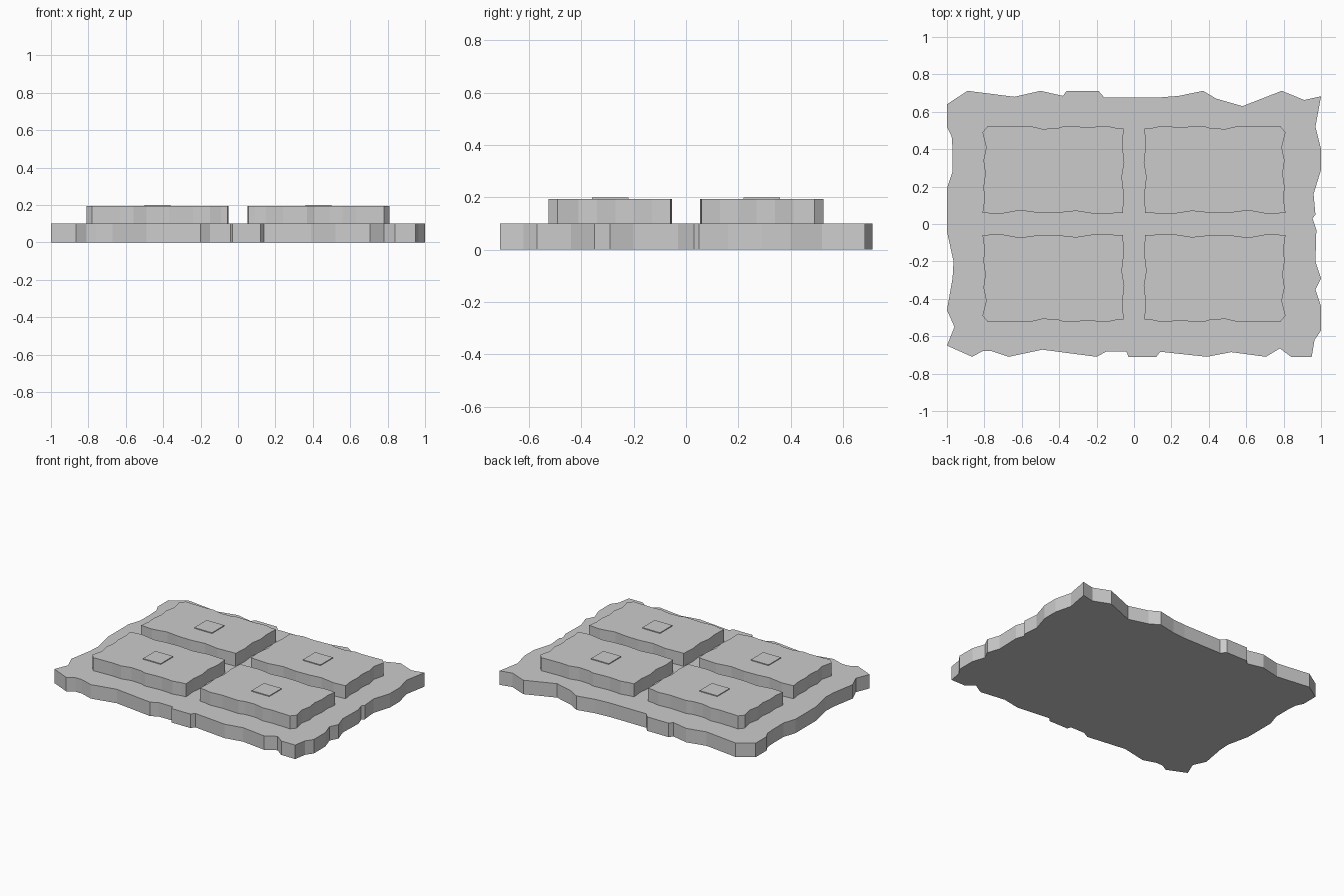
import bpy, bmesh

def prism(name, outline, z0, z1, sx=1, sy=1):
    """Extrude a flat outline from z0 to z1, optionally mirrored."""
    bm = bmesh.new()
    face = bm.faces.new([bm.verts.new((x * sx, y * sy, z0)) for x, y in outline])
    ext = bmesh.ops.extrude_face_region(bm, geom=[face], use_keep_orig=True)
    top = [v for v in ext["geom"] if isinstance(v, bmesh.types.BMVert)]
    bmesh.ops.translate(bm, verts=top, vec=(0, 0, z1 - z0))
    bmesh.ops.recalc_face_normals(bm, faces=bm.faces)
    mesh = bpy.data.meshes.new(name)
    bm.to_mesh(mesh)
    bm.free()
    obj = bpy.data.objects.new(name, mesh)
    bpy.context.collection.objects.link(obj)
    return obj

# Ragged base edge, one list per side, clockwise from the back left corner
back = [(-1, .64), (-.89, .712), (-.64, .68), (-.5, .712), (-.38, .685),
        (-.36, .712), (-.19, .712), (-.16, .677), (.14, .677), (.24, .685),
        (.37, .712), (.44, .67), (.58, .63), (.79, .712), (.91, .663), (1, .683)]
right = [(.97, .52), (1, .4), (1, .29), (.96, .16), (.97, .05), (.955, .03),
         (.975, -.03), (.97, -.2), (1, -.29), (.97, -.35), (1, -.44),
         (1, -.57), (.965, -.62), (.95, -.71)]
front = [(.84, -.71), (.78, -.665), (.705, -.71), (.52, -.685), (.39, -.71),
         (.14, -.683), (.12, -.71), (-.03, -.71), (-.04, -.683), (-.15, -.683),
         (-.2, -.71), (-.49, -.672), (-.67, -.71), (-.76, -.68), (-.81, -.68),
         (-.865, -.71), (-1, -.65)]
left = [(-.96, -.55), (-1, -.46), (-.97, -.29), (-.965, -.2), (-1, -.04),
        (-1, .19), (-.97, .28), (-.97, .4), (-.975, .47), (-1, .52)]
prism("base_slab", back + right + front + left, 0, 0.1)

# One raised stone block with chipped edges
block = [(-.81, .06), (-.8, .13), (-.805, .2), (-.795, .27), (-.805, .34),
         (-.79, .41), (-.81, .49), (-.78, .525), (-.63, .52), (-.56, .525),
         (-.49, .508), (-.41, .512), (-.37, .525), (-.24, .517), (-.15, .525),
         (-.09, .512), (-.055, .51), (-.062, .42), (-.052, .33), (-.065, .25),
         (-.053, .15), (-.06, .06), (-.2, .053), (-.31, .07), (-.42, .058),
         (-.53, .062), (-.61, .073), (-.72, .053)]
# Thin square plate on each block
plate = [(-.5, .22), (-.36, .22), (-.36, .36), (-.5, .36)]

for sx, side in ((1, "left"), (-1, "right")):
    for sy, end in ((1, "back"), (-1, "front")):
        prism(f"block_{end}_{side}", block, 0.1, 0.193, sx, sy)
        prism(f"plate_{end}_{side}", plate, 0.19, 0.199, sx, sy)
